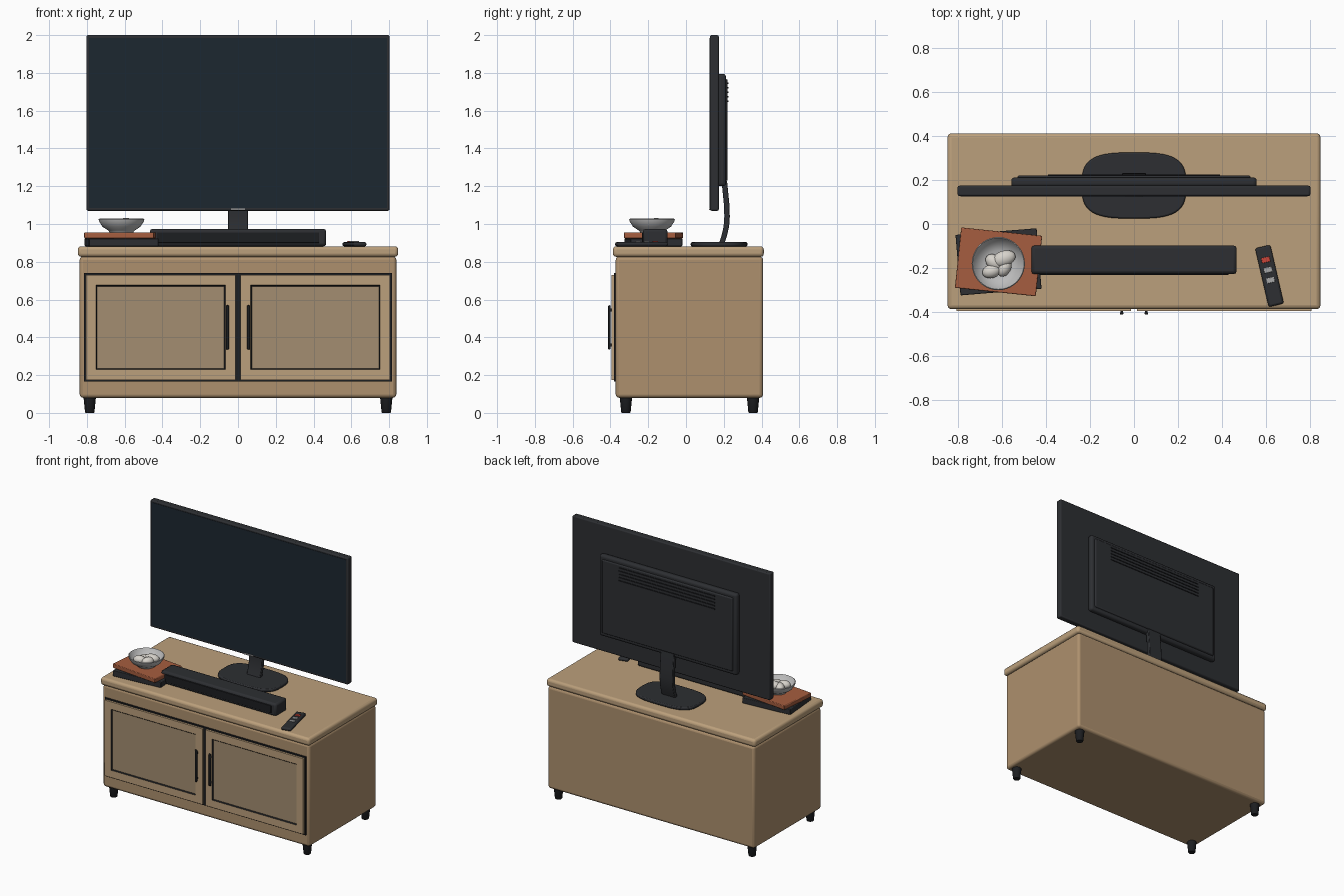
import bpy, bmesh, math
from mathutils import Matrix

if "Cube" in bpy.data.objects:
    bpy.data.objects.remove(bpy.data.objects["Cube"])


def mat(name, r, g, b):
    m = bpy.data.materials.new(name)
    m.diffuse_color = (r, g, b, 1)
    m.use_nodes = True
    m.node_tree.nodes["Principled BSDF"].inputs["Base Color"].default_value = m.diffuse_color
    return m


WOOD = mat("wood", 0.42, 0.28, 0.155)
TOP = mat("top_wood", 0.50, 0.35, 0.20)
PANEL = mat("panel_wood", 0.37, 0.27, 0.165)
DARK = mat("dark_plastic", 0.026, 0.028, 0.032)
BLACK = mat("black", 0.012, 0.013, 0.015)
SCREEN = mat("screen_glass", 0.012, 0.02, 0.03)
RUST = mat("rust_cover", 0.38, 0.11, 0.05)
CERAMIC = mat("ceramic", 0.5, 0.5, 0.5)
STONE = mat("stone", 0.68, 0.65, 0.6)
RED = mat("red_button", 0.6, 0.06, 0.04)
GREY = mat("grey_button", 0.4, 0.4, 0.4)


def finish(name, bm, mats, bevel=0, segs=2):
    bmesh.ops.recalc_face_normals(bm, faces=bm.faces)
    me = bpy.data.meshes.new(name)
    bm.to_mesh(me)
    bm.free()
    ob = bpy.data.objects.new(name, me)
    bpy.context.collection.objects.link(ob)
    for m in mats:
        me.materials.append(m)
    if bevel:
        b = ob.modifiers.new("bevel", 'BEVEL')
        b.width, b.segments, b.limit_method = bevel, segs, 'ANGLE'
    bpy.context.view_layer.objects.active = ob
    ob.select_set(True)
    bpy.ops.object.shade_smooth_by_angle(angle=math.radians(35))
    ob.select_set(False)
    return ob


def box(name, x, y, z, m, bevel=0.0, segs=2):
    """Box from (min, max) ranges, origin at its centre."""
    bm = bmesh.new()
    bmesh.ops.create_cube(bm, size=1)
    bmesh.ops.scale(bm, vec=(x[1] - x[0], y[1] - y[0], z[1] - z[0]), verts=bm.verts)
    ob = finish(name, bm, [m], bevel, segs)
    ob.location = (sum(x) / 2, sum(y) / 2, sum(z) / 2)
    return ob


def prism(name, pts, vec, m, bevel=0.0):
    """Closed outline extruded along a vector."""
    bm = bmesh.new()
    f = bm.faces.new([bm.verts.new(p) for p in pts])
    r = bmesh.ops.extrude_face_region(bm, geom=[f])
    vs = [v for v in r["geom"] if isinstance(v, bmesh.types.BMVert)]
    bmesh.ops.translate(bm, vec=vec, verts=vs)
    return finish(name, bm, [m], bevel)


def lathe(name, prof, loc, m, n=32):
    bm = bmesh.new()
    vs = [bm.verts.new((r, 0, z)) for r, z in prof]
    es = [bm.edges.new(p) for p in zip(vs, vs[1:])]
    bmesh.ops.spin(bm, geom=vs + es, cent=(0, 0, 0), axis=(0, 0, 1),
                   angle=2 * math.pi, steps=n)
    bmesh.ops.remove_doubles(bm, verts=bm.verts, dist=1e-4)
    ob = finish(name, bm, [m])
    ob.location = loc
    return ob


# Cabinet body, top and dark reveal behind the doors
box("cabinet_body", (-.838, .838), (-.372, .408), (.08, .828), WOOD, .018, 3)
box("cabinet_top", (-.848, .848), (-.387, .412), (.826, .882), TOP, .018, 3)
box("door_reveal", (-.815, .815), (-.38, -.36), (.165, .74), BLACK)

# Feet
for i, (x, y) in enumerate([(-.785, -.318), (.785, -.318), (-.785, .355), (.785, .355)]):
    lathe(f"foot_{i}", [(0, 0), (.022, 0), (.025, .004), (.033, .085), (0, .085)],
          (x, y, 0), BLACK, 16)

# Doors with grooved centre panels, and bar handles
for s, side in ((-1, "left"), (1, "right")):
    bm = bmesh.new()
    bmesh.ops.create_cube(bm, size=1)
    bmesh.ops.scale(bm, vec=(.793, .027, .555), verts=bm.verts)
    front = min(bm.faces, key=lambda f: f.calc_center_median().y)
    bmesh.ops.inset_region(bm, faces=[front], thickness=.076)
    r = bmesh.ops.inset_region(bm, faces=[front], thickness=.009, depth=-.007)
    for f in r["faces"]:
        f.material_index = 1
    front.material_index = 2
    door = finish(f"{side}_door", bm, [TOP, BLACK, PANEL])
    door.location = (s * .4095, -.3815, .4525)
    x = s * .056
    box(f"{side}_handle", (x - .008, x + .008), (-.412, -.4), (.335, .57), BLACK, .005)
    for z in (.36, .545):
        box(f"{side}_handle_post", (x - .006, x + .006), (-.404, -.39), (z - .008, z + .008), BLACK)

# Television panel, screen and rear housing
box("tv_panel", (-.802, .802), (.127, .174), (1.07, 2.0), DARK, .008)
box("tv_screen", (-.788, .788), (.1245, .13), (1.085, 1.986), SCREEN)
box("status_strip", (-.038, .038), (.122, .13), (1.073, 1.083), GREY, .002)
box("rear_housing", (-.558, .558), (.168, .212), (1.2, 1.795), DARK, .016, 3)
box("rear_cover", (-.53, .53), (.2, .221), (1.228, 1.767), DARK, .008)
for i in range(5):
    z = 1.65 + i * .0235
    box(f"vent_slat_{i}", (-.39, .39), (.215, .225), (z - .004, z + .004), BLACK)

# Curved neck and rounded stand base
path = [(.172, .89), (.187, .935), (.199, .985), (.203, 1.04), (.2, 1.11), (.188, 1.23)]
outline = [(-.054, y, z) for y, z in path] + [(-.054, y + .029, z) for y, z in reversed(path)]
prism("stand_neck", outline, (.108, 0, 0), DARK, .004)


def power(v, e):
    return math.copysign(abs(v) ** e, v)


oval = []
for i in range(48):
    a = 2 * math.pi * i / 48
    oval.append((.237 * power(math.cos(a), .62), .175 + .15 * power(math.sin(a), .62), .881))
prism("stand_base", oval, (0, 0, .023), DARK, .007)

# Soundbar with front grille
box("soundbar", (-.467, .467), (-.228, -.098), (.882, .974), DARK, .014)
box("soundbar_grille", (-.43, .43), (-.233, -.22), (.9, .956), BLACK, .003)

# Stacked books: covers around a page block
for name, z, h, ang, m in (("lower_book", .882, .042, 4.7, DARK), ("upper_book", .924, .031, -6, RUST)):
    rot = math.radians(ang)
    b = box(name, (-.801, -.431), (-.31, -.034), (z, z + h), m, .004)
    b.rotation_euler.z = rot

# Bowl with stones
bowl = [(0, 0), (.062, 0), (.066, .006), (.072, .012), (.1, .03), (.118, .058), (.121, .07),
        (.117, .073), (.112, .066), (.094, .036), (.06, .02), (0, .018)]
lathe("bowl", bowl, (-.617, -.18, .955), CERAMIC, 40)
stones = [(-.592, -.158, 1.003, .055, .036, 20), (-.648, -.215, 1.0, .043, .031, 15),
          (-.59, -.2, .998, .042, .03, 60), (-.635, -.175, .995, .045, .033, -40)]
for i, (x, y, z, a, b, ang) in enumerate(stones):
    bm = bmesh.new()
    bmesh.ops.create_uvsphere(bm, u_segments=20, v_segments=12, radius=1)
    bmesh.ops.scale(bm, vec=(a, b, .029), verts=bm.verts)
    st = finish(f"stone_{i}", bm, [STONE])
    st.location = (x, y, z)
    st.rotation_euler.z = math.radians(ang)

# Remote control with buttons
turn = Matrix.Translation((.616, -.236, 0)) @ Matrix.Rotation(math.radians(13), 4, 'Z')
parts = [("remote", 0, .0355, .137, .882, .904, DARK, .009)]
for i, (y, m) in enumerate(((.075, RED), (.028, GREY), (-.02, GREY))):
    parts.append((f"remote_button_{i}", y, .019, .012, .9, .909, m, .002))
for name, y, w, l, z0, z1, m, bv in parts:
    ob = box(name, (-w, w), (y - l, y + l), (z0, z1), m, bv)
    bpy.context.view_layer.update()
    ob.matrix_world = turn @ ob.matrix_world
